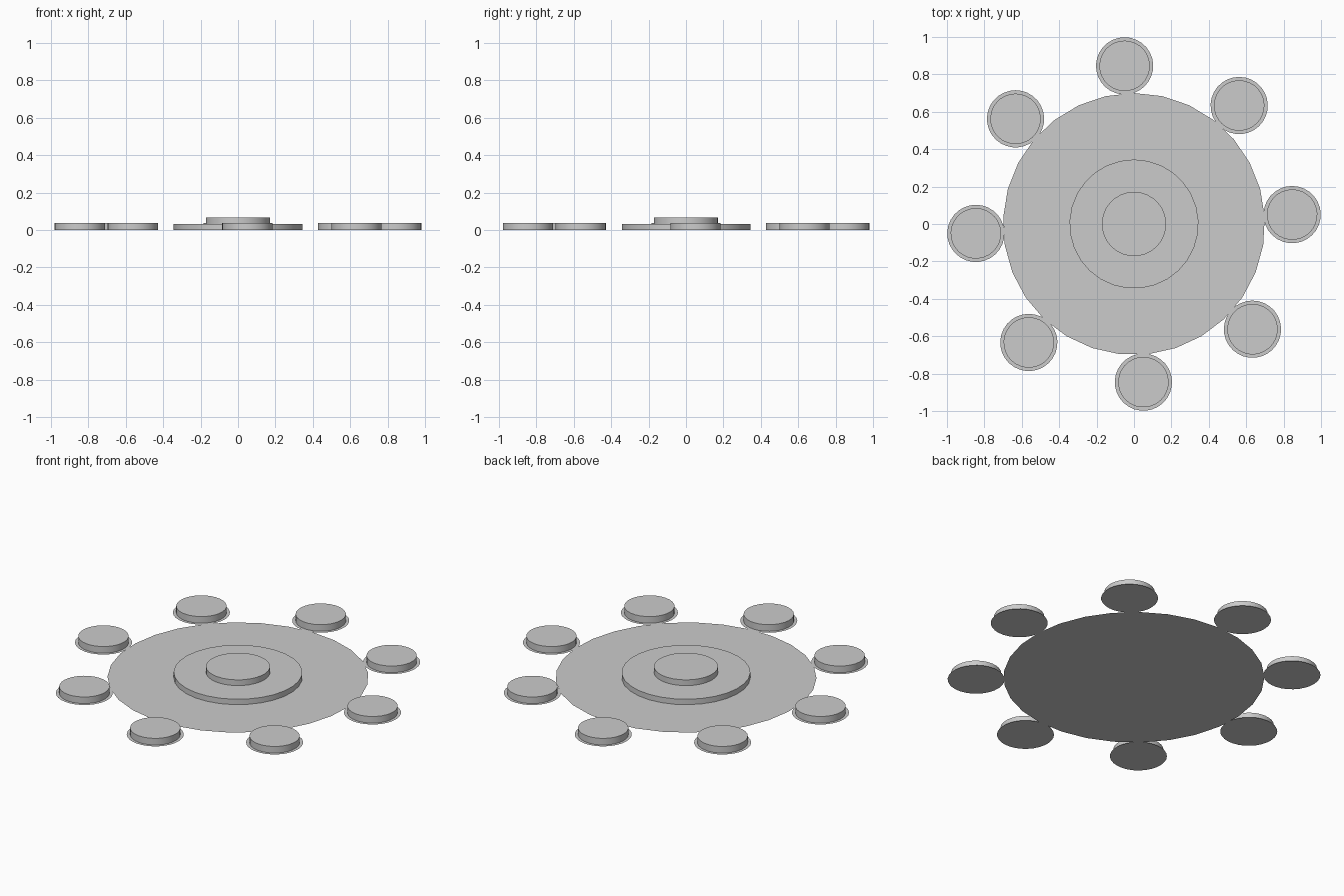
import bpy, bmesh, math

if "Cube" in bpy.data.objects:
    bpy.data.objects.remove(bpy.data.objects["Cube"])


def finish(name, bm, loc):
    bmesh.ops.recalc_face_normals(bm, faces=bm.faces)
    me = bpy.data.meshes.new(name)
    bm.to_mesh(me)
    bm.free()
    ob = bpy.data.objects.new(name, me)
    bpy.context.collection.objects.link(ob)
    ob.location = loc
    bpy.ops.object.select_all(action='DESELECT')
    ob.select_set(True)
    bpy.context.view_layer.objects.active = ob
    bpy.ops.object.shade_smooth_by_angle(angle=math.radians(30))
    return ob


def circle(bm, r, z, sides):
    # first vertex points to +y
    step = 2 * math.pi / sides
    return [bm.verts.new((r * math.sin(i * step), r * math.cos(i * step), z))
            for i in range(sides)]


def flat_disc(name, r, sides, loc=(0, 0, 0)):
    bm = bmesh.new()
    bm.faces.new(reversed(circle(bm, r, 0, sides)))
    ob = finish(name, bm, loc)
    return ob


def raised_disc(name, r, height, sides, loc=(0, 0, 0)):
    # wall and top cap, open where it rests on the surface below
    bm = bmesh.new()
    low, top = circle(bm, r, 0, sides), circle(bm, r, height, sides)
    bm.faces.new(reversed(top))
    for i in range(sides):
        j = (i + 1) % sides
        bm.faces.new((low[j], low[i], top[i], top[j]))
    return finish(name, bm, loc)


SIDES = 29

# Large paper-thin base and two-step hub
flat_disc("base_disc", 0.70, SIDES)
raised_disc("hub_lower", 0.345, 0.032, SIDES)
raised_disc("hub_upper", 0.172, 0.034, SIDES, (0, 0, 0.032))

# Eight round pads with thin rims around the base
for k in range(8):
    a = math.radians(3.4 + 45 * k)
    pos = (0.847 * math.cos(a), 0.847 * math.sin(a), 0)
    flat_disc(f"pad_rim_{k + 1}", 0.153, SIDES, pos)
    raised_disc(f"pad_{k + 1}", 0.135, 0.039, SIDES, pos)
